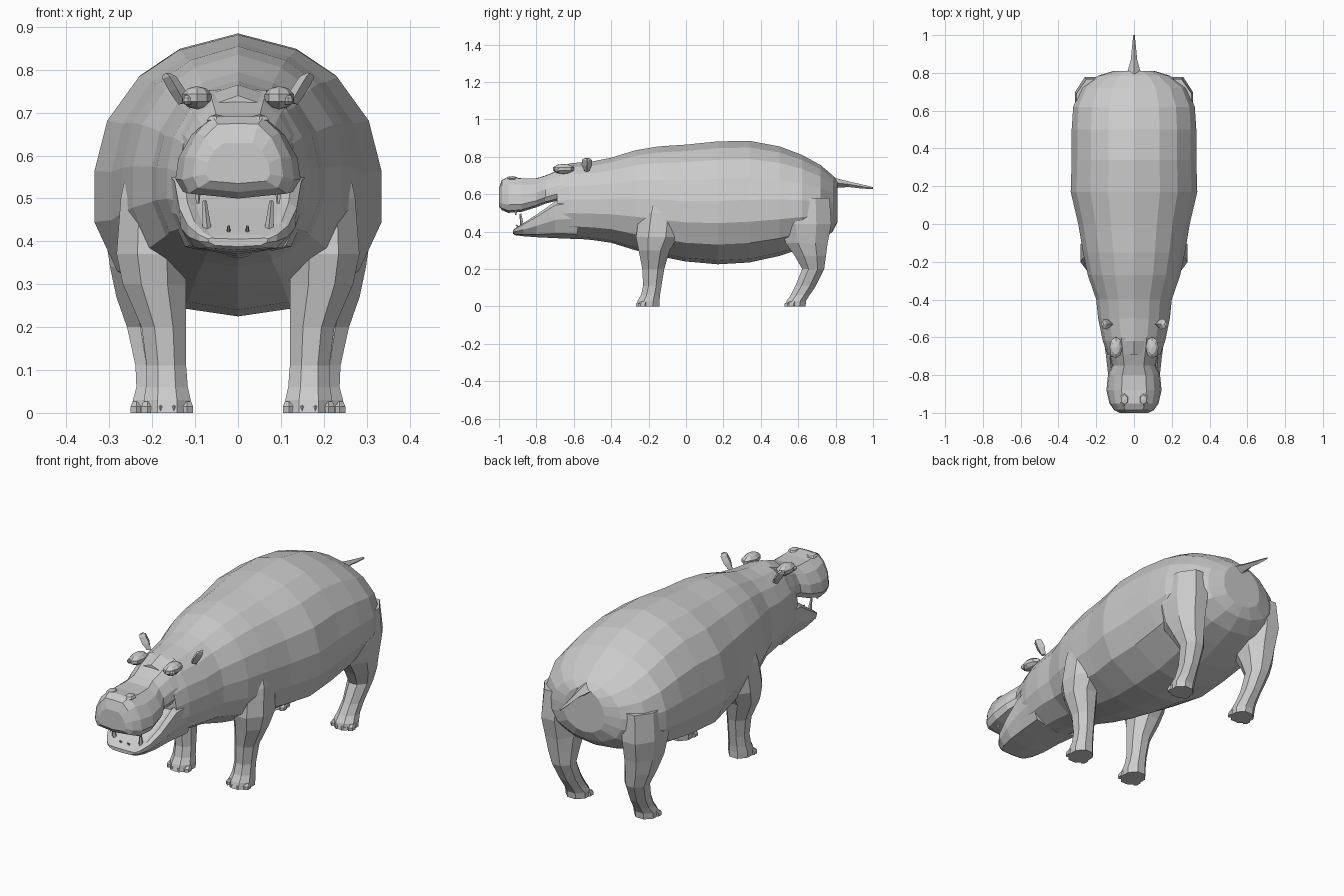
import bpy
import bmesh
import math
from mathutils import Vector

default_cube = bpy.data.objects.get("Cube")
if default_cube:
    bpy.data.objects.remove(default_cube, do_unlink=True)

hide = bpy.data.materials.new("grey hide")
hide.use_nodes = True
grey = (0.6, 0.6, 0.6, 1)
hide.diffuse_color = grey
hide.node_tree.nodes["Principled BSDF"].inputs["Base Color"].default_value = grey


def finish(name, bm):
    """Turn a bmesh into a flat shaded object."""
    bmesh.ops.recalc_face_normals(bm, faces=bm.faces)
    mesh = bpy.data.meshes.new(name)
    bm.to_mesh(mesh)
    bm.free()
    mesh.materials.append(hide)
    part = bpy.data.objects.new(name, mesh)
    bpy.context.scene.collection.objects.link(part)
    return part


def loft(name, rings):
    """Skin a list of equal rings of points and cap both ends."""
    bm = bmesh.new()
    loops = [[bm.verts.new(point) for point in ring] for ring in rings]
    for first, second in zip(loops, loops[1:]):
        count = len(first)
        for i in range(count):
            j = (i + 1) % count
            bm.faces.new((first[i], first[j], second[j], second[i]))
    bm.faces.new(loops[0])
    bm.faces.new(loops[-1])
    return finish(name, bm)


def mirrored(half):
    """Complete a right-hand section whose ends lie on the centre line."""
    return half + [(-x, z) for x, z in half[-2:0:-1]]


def loft_along_y(name, half_section, stations):
    """Loft a unit section through (y, half width, top, bottom) stations."""
    section = mirrored(half_section)
    rings = []
    for y, width, top, bottom in stations:
        middle, height = (top + bottom) / 2, (top - bottom) / 2
        rings.append([Vector((x * width, y, middle + z * height)) for x, z in section])
    return loft(name, rings)


def loft_up(name, stations, side, sides=8):
    """Loft octagons through (z, x, y, half width, half depth) stations."""
    rings = []
    for z, x, y, width, depth in stations:
        ring = []
        for i in range(sides):
            angle = math.tau * (i + 0.5) / sides
            ring.append(Vector((side * (x + width * 1.06 * math.cos(angle)),
                                y + depth * 1.06 * math.sin(angle), z)))
        rings.append(ring)
    return loft(name, rings)


def spike(name, base, tip, radius, tip_radius, sides=5):
    """Small tapered tooth between two points."""
    base, tip = Vector(base), Vector(tip)
    axis = tip - base
    bm = bmesh.new()
    bmesh.ops.create_cone(bm, cap_ends=True, segments=sides, radius1=radius,
                          radius2=tip_radius, depth=axis.length)
    part = finish(name, bm)
    part.rotation_euler = axis.to_track_quat("Z", "Y").to_euler()
    part.location = (base + tip) / 2
    return part


def ball(name, centre, scale, segments=8, rings=5):
    """Low-poly ellipsoid."""
    bm = bmesh.new()
    bmesh.ops.create_uvsphere(bm, u_segments=segments, v_segments=rings, radius=1)
    bmesh.ops.scale(bm, vec=scale, verts=bm.verts)
    bmesh.ops.translate(bm, vec=centre, verts=bm.verts)
    return finish(name, bm)


# Barrel body running into the neck and back of the head
barrel = [(0, 1), (.41, .89), (.69, .7), (.91, .39), (1, .03),
          (1, -.33), (.84, -.68), (.4, -.94), (0, -1)]
loft_along_y("body", barrel, [
    (-.69, .14, .74, .37), (-.62, .165, .765, .365), (-.5, .19, .775, .355),
    (-.4, .2, .795, .34), (-.27, .245, .835, .3), (-.15, .27, .855, .27),
    (0, .295, .865, .24), (.17, .335, .882, .225), (.34, .33, .885, .235),
    (.5, .33, .855, .27), (.62, .322, .81, .31), (.72, .28, .755, .35),
    (.785, .19, .7, .4), (.81, .11, .67, .45)])

# Upper jaw with the broad muzzle
muzzle = [(0, 1), (.45, .98), (.74, .6), (.95, 0), (1, -.55), (.88, -.88), (0, -1)]
loft_along_y("upper_jaw", muzzle, [
    (-.6, .15, .755, .56), (-.69, .13, .725, .565), (-.75, .115, .7, .55),
    (-.8, .138, .685, .53), (-.88, .146, .685, .505), (-.95, .13, .692, .5),
    (-.985, .105, .675, .515), (-1, .075, .63, .535)])

# Lower jaw with its sloping mouth floor
jaw = [(0, .8), (.7, .82), (.86, 1), (1, .8), (.97, 0), (.75, -.75), (0, -1)]
loft_along_y("lower_jaw", jaw, [
    (-.58, .165, .58, .36), (-.7, .148, .56, .365), (-.8, .137, .49, .37),
    (-.87, .118, .445, .375), (-.91, .092, .42, .38), (-.925, .07, .408, .388)])

# Tail
loft_along_y("tail", [(0, 1), (1, 0), (0, -1)], [
    (.77, .05, .7, .61), (.815, .032, .682, .635), (.87, .017, .668, .638),
    (.94, .01, .652, .63), (1, .004, .638, .627)])

front_leg = [(0, .165, -.205, .055, .065), (.03, .165, -.2, .056, .06),
             (.06, .166, -.19, .05, .052), (.11, .167, -.18, .047, .05),
             (.2, .173, -.175, .053, .06), (.3, .195, -.17, .075, .085),
             (.37, .2, -.155, .085, .115), (.5, .2, -.14, .075, .11),
             (.62, .19, -.13, .06, .07)]
hind_leg = [(0, .19, .585, .055, .055), (.03, .19, .59, .056, .053),
            (.06, .19, .61, .048, .052), (.11, .195, .64, .045, .056),
            (.2, .205, .68, .055, .06), (.27, .215, .665, .07, .085),
            (.34, .22, .645, .08, .115), (.44, .225, .64, .09, .14),
            (.58, .215, .64, .09, .13)]

for label, side in (("left", 1), ("right", -1)):
    # Legs and toes
    for leg_name, stations, toe_y in (("front", front_leg, -.25), ("hind", hind_leg, .545)):
        loft_up(f"{label}_{leg_name}_leg", stations, side)
        centre = stations[0][1]
        for i in range(4):
            offset = i - 1.5
            x = centre + offset * .031
            y = toe_y + abs(offset) * .012
            loft_up(f"{label}_{leg_name}_toe_{i + 1}", [
                (0, x, y, .015, .022), (.015, x, y, .015, .022),
                (.026, x, y + .01, .01, .016)], side, 6)

    # Ear: flat cupped leaf leaning outward
    loft(f"{label}_ear", [
        [Vector((side * (x + dx), y, z + dz)) for dx, y, dz in (
            (-depth, -.53, 0), (0, -.53 - width, 0), (depth, -.53, -.006), (0, -.53 + width, 0))]
        for x, z, width, depth in ((.125, .725, .014, .014), (.142, .755, .028, .018),
                                   (.16, .785, .026, .016), (.168, .793, .012, .008))])

    # Brow ridge and eye
    ball(f"{label}_brow", (side * .096, -.655, .735), (.036, .06, .027))
    ball(f"{label}_eye", (side * .117, -.69, .73), (.013, .016, .013))

    # Nostril swelling
    ball(f"{label}_nostril", (side * .05, -.93, .683), (.026, .035, .013), 6, 4)

    # Teeth
    spike(f"{label}_lower_tusk", (side * .072, -.875, .42), (side * .078, -.885, .495), .012, .005)
    spike(f"{label}_upper_tusk", (side * .095, -.91, .525), (side * .094, -.91, .488), .009, .004)
    spike(f"{label}_incisor", (side * .022, -.885, .415), (side * .022, -.91, .436), .006, .003)
